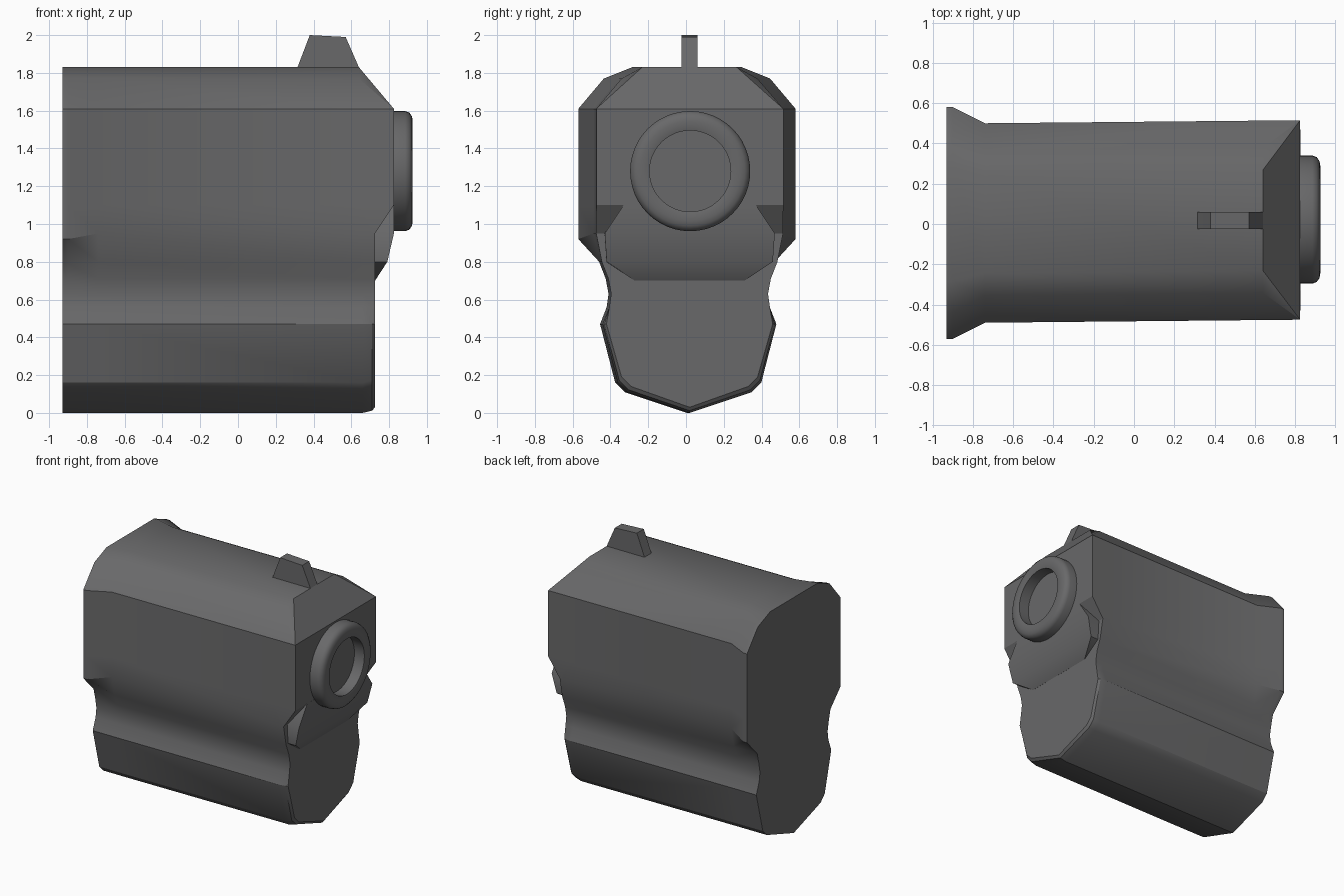
import bpy, bmesh, math

cube = bpy.data.objects.get("Cube")
if cube:
    bpy.data.objects.remove(cube, do_unlink=True)

grey = bpy.data.materials.new("gunmetal grey")
grey.use_nodes = True
colour = (0.14, 0.14, 0.143, 1)
grey.diffuse_color = colour
grey.node_tree.nodes["Principled BSDF"].inputs["Base Color"].default_value = colour


def finish(name, bm, angle=30):
    """Clean the mesh, make the object and shade it."""
    bmesh.ops.remove_doubles(bm, verts=bm.verts, dist=0.0005)
    bmesh.ops.recalc_face_normals(bm, faces=bm.faces)
    mesh = bpy.data.meshes.new(name)
    bm.to_mesh(mesh)
    bm.free()
    mesh.materials.append(grey)
    ob = bpy.data.objects.new(name, mesh)
    bpy.context.collection.objects.link(ob)
    bpy.ops.object.select_all(action='DESELECT')
    ob.select_set(True)
    bpy.context.view_layer.objects.active = ob
    bpy.ops.object.shade_smooth_by_angle(angle=math.radians(angle))
    return ob


def add_face(bm, verts):
    """Add a face, leaving out corners that coincide."""
    unique = []
    for v in verts:
        if all((v.co - u.co).length > 0.0005 for u in unique):
            unique.append(v)
    if len(unique) > 2:
        bm.faces.new(unique)


def centre(x):
    return 0.005 + 0.015 * max(0, x + 0.74) / 1.56


# Half cross-section of the body (y, z), from the top down
main = [(.25, 1.83), (.36, 1.77), (.495, 1.61), (.495, 1.1), (.495, .95),
        (.465, .80), (.43, .71), (.415, .63), (.425, .56), (.46, .47),
        (.38, .16), (.33, .11), (0, 0)]
flare = [(.29, 1.83), (.44, 1.77), (.575, 1.61), (.575, 1.1), (.575, .92),
         (.45, .79)] + main[6:]
upper = 4


def station(x, profile):
    return [(x, y, z) for y, z in profile]


def front_station(x, inset):
    """Lower front ring, drawn in a little; the upper part stays behind."""
    ring = station(.64, main[:upper])
    for y, z in main[upper:]:
        low = z < .5
        ring.append((x, max(0, y - .02 * inset * low), z + .03 * inset * (z < .2)))
    return ring


nose_ring = front_station(.725, 1)
nose_ring[:upper] = [(.825, .495, 1.61)] * 3 + [(.825, .495, 1.1)]
stations = [station(-.93, flare), station(-.90, flare), station(-.74, main),
            front_station(.66, 0), front_station(.71, .4), nose_ring]

# Body and grip in one loft
bm = bmesh.new()
rings = []
for ring in stations:
    sides = [[bm.verts.new((x, s * y + centre(x), z)) for x, y, z in ring] for s in (1, -1)]
    rings.append(sides)
for a, b in zip(rings, rings[1:]):
    for s in (0, 1):
        for i in range(len(main) - 1):
            add_face(bm, (a[s][i], a[s][i + 1], b[s][i + 1], b[s][i]))
    add_face(bm, (a[0][0], b[0][0], b[1][0], a[1][0]))
left, right = rings[0]
add_face(bm, left + right[::-1])
left, right = rings[-1]
for i in range(2, len(main) - 1):
    add_face(bm, (left[i], left[i + 1], right[i + 1], right[i]))
finish("body", bm)

# Sloping block under the muzzle
bm = bmesh.new()
for x, y, z in [(.825, .35, 1.1), (.825, .45, .95), (.79, .44, .80), (.725, .29, .70),
                (.68, .35, 1.1), (.68, .45, .95), (.68, .44, .80), (.68, .29, .70)]:
    for s in (1, -1):
        bm.verts.new((x + .0005, s * y + centre(x), z))
bmesh.ops.convex_hull(bm, input=bm.verts)
finish("under_muzzle_block", bm, 40)

# Muzzle ring with a recessed bore, turned around the x axis
bm = bmesh.new()
profile = [(.80, .318), (.885, .318), (.907, .31), (.921, .29), (.925, .265),
           (.925, .235), (.92, .215), (.835, .215)]
steps = 48
hoops = []
for x, r in profile:
    hoops.append([bm.verts.new((x, .022 + r * math.cos(t), 1.28 + r * math.sin(t)))
                  for t in (math.tau * k / steps for k in range(steps))])
for a, b in zip(hoops, hoops[1:]):
    for k in range(steps):
        n = (k + 1) % steps
        bm.faces.new((a[k], a[n], b[n], b[k]))
bm.faces.new(hoops[-1])
bm.faces.new(hoops[0])
finish("muzzle_ring", bm, 40)

# Front sight blade
bm = bmesh.new()
blade = [(.31, 1.82), (.315, 1.83), (.38, 2.0), (.57, 1.99), (.64, 1.83), (.64, 1.82)]
face = bm.faces.new([bm.verts.new((x, -.025, z)) for x, z in blade])
grown = bmesh.ops.extrude_face_region(bm, geom=[face], use_keep_orig=True)
for v in grown["geom"]:
    if isinstance(v, bmesh.types.BMVert):
        v.co.y += .085
finish("front_sight", bm, 20)
